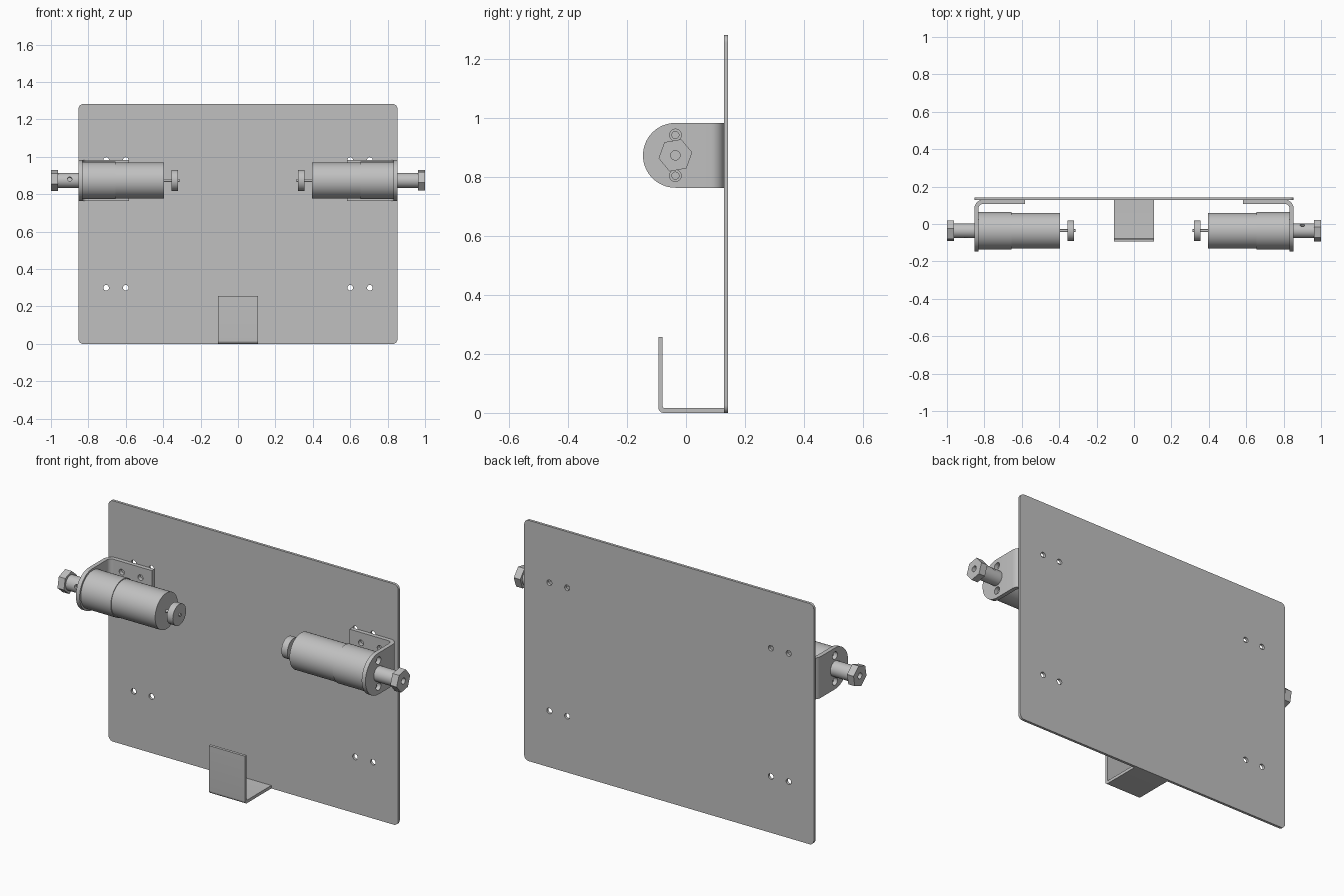
import bpy, bmesh
from math import sin, cos, pi, radians
from mathutils import Vector

if "Cube" in bpy.data.objects:
    bpy.data.objects.remove(bpy.data.objects["Cube"])

grey = bpy.data.materials.new("metal_grey")
grey.use_nodes = True
colour = (0.53, 0.53, 0.53, 1)
grey.diffuse_color = colour
grey.node_tree.nodes["Principled BSDF"].inputs["Base Color"].default_value = colour


def circle(u, v, r, n=48, turn=0.0):
    return [(u + r * cos(turn + 2 * pi * i / n), v + r * sin(turn + 2 * pi * i / n)) for i in range(n)]


def fillet(corners, steps=8):
    """Round every (u, v, radius) corner of a closed outline."""
    out = []
    for i, (u, v, r) in enumerate(corners):
        p = Vector((u, v))
        if r == 0:
            out.append((u, v))
            continue
        a = (Vector(corners[i - 1][:2]) - p).normalized()
        b = (Vector(corners[(i + 1) % len(corners)][:2]) - p).normalized()
        for k in range(steps + 1):
            t = k / steps * pi / 2
            out.append(tuple(p + a * r * (1 - sin(t)) + b * r * (1 - cos(t))))
    return out


def prism(name, outline, axis, start, end):
    """Extrude an outline along x, y or z."""
    place = {"x": lambda u, v, w: (w, u, v),
             "y": lambda u, v, w: (u, w, v),
             "z": lambda u, v, w: (u, v, w)}[axis]
    bm = bmesh.new()
    rings = [[bm.verts.new(place(u, v, w)) for u, v in outline] for w in (start, end)]
    n = len(outline)
    for ring in rings:
        bm.faces.new(ring)
    for i in range(n):
        j = (i + 1) % n
        bm.faces.new((rings[0][i], rings[0][j], rings[1][j], rings[1][i]))
    bmesh.ops.recalc_face_normals(bm, faces=bm.faces)
    mesh = bpy.data.meshes.new(name)
    bm.to_mesh(mesh)
    bm.free()
    mesh.materials.append(grey)
    obj = bpy.data.objects.new(name, mesh)
    bpy.context.collection.objects.link(obj)
    return obj


def activate(obj):
    bpy.ops.object.select_all(action="DESELECT")
    obj.select_set(True)
    bpy.context.view_layer.objects.active = obj


def combine(obj, tool, operation="DIFFERENCE"):
    activate(obj)
    mod = obj.modifiers.new("shape", "BOOLEAN")
    mod.operation, mod.solver, mod.object = operation, "EXACT", tool
    bpy.ops.object.modifier_apply(modifier=mod.name)
    bpy.data.objects.remove(tool)


def drill(obj, axis, u, v, r, start, end):
    combine(obj, prism("drill", circle(u, v, r, 20), axis, start, end))


def smooth(obj):
    activate(obj)
    bpy.ops.object.shade_smooth_by_angle(angle=radians(30))


parts = []

# Back plate with eight fixing holes
W, H, R = 0.853, 1.282, 0.026
plate = prism("back_plate", fillet([(-W, 0, R), (W, 0, R), (W, H, R), (-W, H, R)]), "y", 0.129, 0.143)
for x in (-0.705, -0.6, 0.6, 0.705):
    for z in (0.3, 0.983):
        drill(plate, "y", x, z, 0.015, 0.1, 0.2)
parts.append(plate)

# Bent hook at the bottom
hook = [(0.13, 0, 0), (0.13, 0.016, 0), (-0.079, 0.016, 0.006), (-0.079, 0.257, 0),
        (-0.094, 0.257, 0), (-0.094, 0, 0.018)]
parts.append(prism("bottom_hook", fillet(hook), "x", -0.106, 0.106))

# Motor units on both sides
CY, CZ = -0.036, 0.874
for side, s, hex_turn, screw_turn in (("left", 1, 10, 40), ("right", -1, 19, 169)):
    # Angle bracket: bent strip trimmed to a rounded ear
    strip = [(0.853, -0.16, 0), (0.853, 0.129, 0.045), (0.583, 0.129, 0), (0.583, 0.107, 0),
             (0.831, 0.107, 0.023), (0.831, -0.16, 0)]
    bracket = prism(side + "_bracket", [(s * x, y) for x, y in fillet(strip)], "z", CZ - 0.11, CZ + 0.11)
    ear = [(0.2, CZ - 0.12), (0.2, CZ + 0.12), (CY, CZ + 0.12)]
    ear = [(0.2, CZ - 0.11), (0.2, CZ + 0.11)]
    ear += [(CY - 0.11 * sin(t * pi / 32), CZ + 0.11 * cos(t * pi / 32)) for t in range(33)]
    combine(bracket, prism("ear", ear, "x", s * 0.5, s * 0.9), "INTERSECT")
    for dz in (-0.069, 0.069):
        drill(bracket, "x", CY, CZ + dz, 0.02, s * 0.8, s * 0.9)
    for x in (0.65, 0.76):
        for dz in (-0.055, 0.055):
            drill(bracket, "y", s * x, CZ + dz, 0.015, 0.09, 0.128)
    parts.append(bracket)

    # Gearbox with threaded holes, and motor can
    gearbox = prism(side + "_gearbox", circle(CY, CZ, 0.1, 64), "x", s * 0.654, s * 0.831)
    for dz in (-0.069, 0.069):
        drill(gearbox, "x", CY, CZ + dz, 0.012, s * 0.78, s * 0.84)
    parts.append(gearbox)
    parts.append(prism(side + "_motor_can", circle(CY, CZ, 0.096, 64), "x", s * 0.396, s * 0.654))

    # Rear spindle and encoder disc
    parts.append(prism(side + "_spindle", circle(CY, CZ, 0.008, 16), "x", s * 0.313, s * 0.396))
    parts.append(prism(side + "_encoder_disc", circle(CY, CZ, 0.056), "x", s * 0.32, s * 0.355))

    # Output coupling with set screw hole, and hexagonal end
    coupling = prism(side + "_coupling", circle(CY, CZ, 0.04), "x", s * 0.853, s * 0.962)
    a = radians(screw_turn)
    hole = prism("hole", circle(0, 0, 0.012, 20), "x", 0.02, 0.06)
    hole.data.transform(Vector((1, 0, 0)).rotation_difference(Vector((0, cos(a), sin(a)))).to_matrix().to_4x4())
    hole.location = (s * 0.9, CY, CZ)
    combine(coupling, hole)
    parts.append(coupling)
    hexagon = prism(side + "_hex_end", circle(CY, CZ, 0.058, 6, radians(hex_turn)), "x", s * 0.962, s)
    drill(hexagon, "x", CY, CZ, 0.016, s * 0.97, s * 1.1)
    parts.append(hexagon)

for part in parts:
    smooth(part)
bpy.ops.object.select_all(action="DESELECT")
